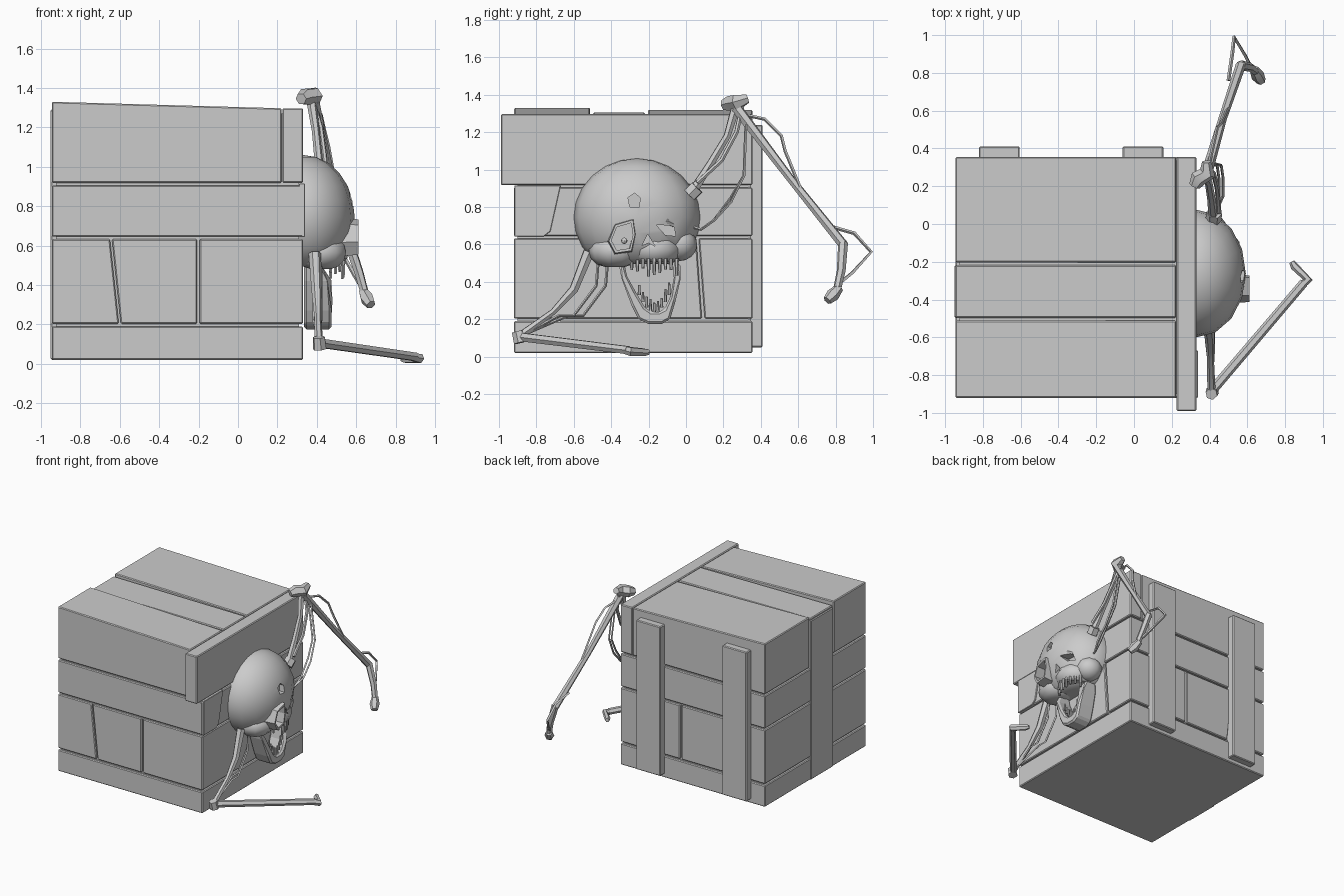
import bpy, bmesh, math, random
from mathutils import Vector

if "Cube" in bpy.data.objects:
    bpy.data.objects.remove(bpy.data.objects["Cube"])

random.seed(4)


def add_mesh(name, bm, smooth=False, bevel=0):
    bmesh.ops.recalc_face_normals(bm, faces=bm.faces)
    me = bpy.data.meshes.new(name)
    bm.to_mesh(me)
    bm.free()
    ob = bpy.data.objects.new(name, me)
    bpy.context.collection.objects.link(ob)
    if smooth:
        shade(ob)
    if bevel:
        m = ob.modifiers.new("Bevel", "BEVEL")
        m.width, m.segments = bevel, 1
    return ob


def shade(ob, angle=40):
    bpy.ops.object.select_all(action='DESELECT')
    ob.select_set(True)
    bpy.context.view_layer.objects.active = ob
    bpy.ops.object.shade_smooth_by_angle(angle=math.radians(angle))


def prism(name, pts, axis, a, b, bevel=0, taper=1.0):
    """Extrude a 2D profile along an axis: 'x' profile=(y,z), 'y' profile=(x,z)."""
    bm = bmesh.new()
    n = len(pts)
    cu, cv = sum(p[0] for p in pts) / n, sum(p[1] for p in pts) / n
    rings = []
    for d, s in ((a, 1), (b, taper)):
        ring = []
        for u, v in pts:
            u, v = cu + (u - cu) * s, cv + (v - cv) * s
            ring.append(bm.verts.new((d, u, v) if axis == 'x' else (u, d, v)))
        rings.append(ring)
    bm.faces.new(rings[0])
    bm.faces.new(rings[1])
    for i in range(n):
        j = (i + 1) % n
        bm.faces.new((rings[0][i], rings[0][j], rings[1][j], rings[1][i]))
    return add_mesh(name, bm, bevel=bevel)


def box(name, x, y, z, bevel=0.006):
    return prism(name, [(x[0], z[0]), (x[1], z[0]), (x[1], z[1]), (x[0], z[1])], 'y', y[0], y[1], bevel)


def tube(name, pts, radii, sides=1):
    cu = bpy.data.curves.new(name, 'CURVE')
    cu.dimensions = '3D'
    cu.bevel_depth, cu.bevel_resolution, cu.use_fill_caps = 1, sides, True
    sp = cu.splines.new('POLY')
    sp.points.add(len(pts) - 1)
    for i, (p, q) in enumerate(zip(sp.points, pts)):
        p.co = (*q, 1)
        p.radius = radii[i] if isinstance(radii, (list, tuple)) else radii
    ob = bpy.data.objects.new(name, cu)
    bpy.context.collection.objects.link(ob)
    bpy.ops.object.select_all(action='DESELECT')
    ob.select_set(True)
    bpy.context.view_layer.objects.active = ob
    bpy.ops.object.convert(target='MESH')
    shade(bpy.context.object)
    return bpy.context.object


def ball(name, c, r, seg=16, rings=12, floor=None):
    bm = bmesh.new()
    bmesh.ops.create_uvsphere(bm, u_segments=seg, v_segments=rings, radius=1)
    for v in bm.verts:
        v.co = Vector(c) + Vector(v.co[i] * r[i] for i in range(3))
        if floor is not None:
            v.co.z = max(v.co.z, floor)
    return add_mesh(name, bm, smooth=True)


def cut(ob, cutter):
    m = ob.modifiers.new("Cut", "BOOLEAN")
    m.operation, m.object, m.solver = 'DIFFERENCE', cutter, 'EXACT'
    cutter.hide_render = True
    cutter.display_type = 'WIRE'


# Crate body: dark core with plank layers around it
X, Y = (-.945, .33), (-.92, .355)
box("crate_core", (-.925, .31), (-.9, .335), (.03, 1.27), 0)
box("base_planks", X, Y, (.02, .19))
box("upper_band", X, Y, (.645, .905))
lo, hi = .203, .633
prism("side_plank_left", [(-.945, lo), (-.605, lo), (-.65, hi), (-.945, hi)], 'y', *Y, .006)
prism("side_plank_mid", [(-.595, lo), (-.208, lo), (-.208, hi), (-.64, hi)], 'y', *Y, .006)
prism("end_plank_front", [(-.92, lo), (.085, lo), (.055, hi), (-.92, hi)], 'x', -.195, .33, .006)
prism("end_plank_back", [(.1, lo), (.355, lo), (.355, hi), (.068, hi)], 'x', -.195, .33, .006)

# Sloping lid planks, the overhanging end board and the broken plank
for name, y, top in (("lid_front", (-.92, -.512), 1.33), ("lid_mid", (-.497, -.218), 1.305),
                     ("lid_back", (-.203, .355), 1.32)):
    prism(name, [(-.945, .918), (.222, .918), (.222, 1.297), (-.945, top)], 'y', *y, .006)
box("end_board", (.226, .33), (-.99, .355), (.918, 1.297))
prism("broken_plank", [(-.918, .643), (-.76, .643), (-.725, .67), (-.67, .915), (-.918, .915)], 'x', .31, .34, .003)

# Battens on the back and a strap on the left side
for i, x in enumerate(((-.82, -.605), (-.06, .155))):
    box(f"back_batten_{i}", x, (.34, .41), (.05, 1.24))
box("left_strap", (-.951, -.9), (-.497, -.218), (.02, 1.29))

# Skull with brow, cheek and upper jaw lumps
skull = ball("skull", (.33, -.262, .745), (.262, .338, .315), 16, 12, .495)
muzzle = ball("upper_jaw", (.41, -.17, .575), (.155, .15, .11), 12, 8, .505)
cheek = ball("cheekbone", (.42, -.38, .565), (.135, .14, .1), 10, 8, .48)
side_cheek = ball("far_cheekbone", (.4, -.04, .6), (.1, .1, .09), 10, 8, .5)

# Sockets and holes
eye = [(-.425, .615), (-.385, .715), (-.275, .748), (-.262, .655), (-.285, .555), (-.385, .54)]


def scaled(pts, s):
    n = len(pts)
    c = [sum(p[k] for p in pts) / n for k in (0, 1)]
    return [(c[0] + (p[0] - c[0]) * s, c[1] + (p[1] - c[1]) * s) for p in pts]


socket = prism("cutter_eye", scaled(eye, .7), 'x', .47, .8)
far_eye = prism("cutter_far_eye", [(-.16, .705), (-.065, .70), (-.055, .645), (-.11, .65)], 'x', .49, .8)
forehead = prism("cutter_forehead", [(-.31, .85), (-.275, .875), (-.245, .85), (-.25, .8), (-.3, .8)], 'x', .54, .8)
nose = prism("cutter_nose", [(-.235, .595), (-.205, .655), (-.165, .59), (-.2, .61)], 'x', .53, .8)
for c in (socket, far_eye, forehead, nose):
    cut(skull, c)
for c in (far_eye, nose):
    cut(muzzle, c)
cut(cheek, socket)
cut(side_cheek, far_eye)
ring = prism("eye_rim", eye, 'x', .46, .612, 0, .86)
cut(ring, socket)
ball("eyeball", (.525, -.33, .62), (.017,) * 3, 8, 6)
tube("brow_ridge", [(.53, -.16, .72), (.54, -.1, .725), (.49, -.03, .69)], [.012, .02, .012])

# Open lower jaw: U profile extruded outwards
outer = [(-.36, .5), (-.345, .42), (-.29, .27), (-.255, .2), (-.2, .175), (-.13, .175), (-.085, .2),
         (-.055, .3), (-.028, .42), (-.03, .5)]
inner = [(-.07, .49), (-.065, .42), (-.085, .32), (-.115, .255), (-.145, .24), (-.185, .24), (-.22, .265),
         (-.265, .34), (-.315, .43), (-.33, .5)]
jaw = prism("lower_jaw", outer + inner, 'x', .335, .475, .012)
for v in jaw.data.vertices:
    if v.co.z > .4 and v.co.x > .4:
        v.co.x -= (v.co.z - .4) * .5

# Teeth
def tooth(name, p, h, w):
    bm = bmesh.new()
    bmesh.ops.create_cone(bm, segments=6, cap_ends=True, radius1=w, radius2=w * .6, depth=abs(h))
    for v in bm.verts:
        v.co.z *= 1 if h > 0 else -1
        v.co += Vector(p) + Vector((0, 0, h / 2))
    add_mesh(name, bm)


for i in range(9):
    t = i / 8
    arc = math.sin(math.pi * t)
    tooth(f"upper_tooth_{i}", (.47 + .065 * arc, -.29 + .24 * t, .525), -random.uniform(.05, .1), .012)
    tooth(f"lower_tooth_{i}", (.45, -.25 + .16 * t, .33 - .095 * arc), .05 + random.uniform(0, .02), .009)

# Near arm: bone, tendons, joint, forearm lying outwards with a hooked hand
tube("near_upper_arm", [(.39, -.52, .56), (.4, -.6, .36), (.405, -.71, .24), (.41, -.89, .11)],
     [.032, .026, .018, .022])
for i, (dx, dy) in enumerate(((.02, 0), (-.015, .05))):
    tube(f"near_tendon_{i}", [(.4 + dx, -.47 + dy, .5), (.4 + dx, -.48 + dy, .38), (.4 + dx, -.6 + dy, .22),
                              (.4 + dx, -.68 + dy, .22), (.41, -.84, .13)], .008, 0)
tube("near_elbow", [(.41, -.9, .135), (.415, -.885, .075)], [.032, .036])
tube("near_forearm", [(.415, -.88, .105), (.9, -.31, .035)], [.026, .024])
tube("near_hand", [(.885, -.325, .035), (.92, -.295, .028), (.85, -.225, .024), (.835, -.2, .025)],
     [.022, .026, .022, .015])

# Far arm: raised over the crate edge and hanging down
tube("far_shoulder", [(.42, .02, .865), (.425, .06, .905)], [.042, .042])
tube("far_upper_arm", [(.42, .04, .89), (.41, .13, 1.03), (.395, .22, 1.18), (.37, .27, 1.35)],
     [.026, .022, .02, .026])
tube("far_second_bone", [(.45, .06, .93), (.44, .19, 1.05), (.42, .27, 1.2), (.38, .3, 1.34)], .013)
tube("far_elbow", [(.32, .2, 1.345), (.34, .24, 1.355), (.39, .27, 1.36), (.385, .33, 1.38)],
     [.03, .045, .045, .025])
tube("far_forearm", [(.385, .27, 1.33), (.47, .56, .95), (.565, .84, .6)], [.03, .022, .027])
tube("far_wrist", [(.565, .84, .61), (.615, .83, .46), (.64, .81, .37)], [.027, .024, .022])
tube("far_hand", [(.635, .82, .37), (.655, .785, .33), (.675, .755, .3)], [.024, .036, .025])
tube("far_tendon", [(.4, .33, 1.29), (.42, .42, 1.27), (.44, .51, 1.18), (.46, .53, 1.1), (.5, .62, .88)], .009, 0)
tube("elbow_tendon", [(.5, .76, .7), (.52, .9, .66), (.53, .99, .56), (.59, .89, .45), (.62, .83, .4)], .01, 0)
for i, d in enumerate((0, .022)):
    tube(f"neck_tendon_{i}", [(.4 + d, .32, 1.24), (.44 + d, .31, .97), (.45 + d, .24, .85 - d),
                              (.45 + d, .15, .73), (.44, .08, .68), (.41, .02, .7)], .008, 0)
